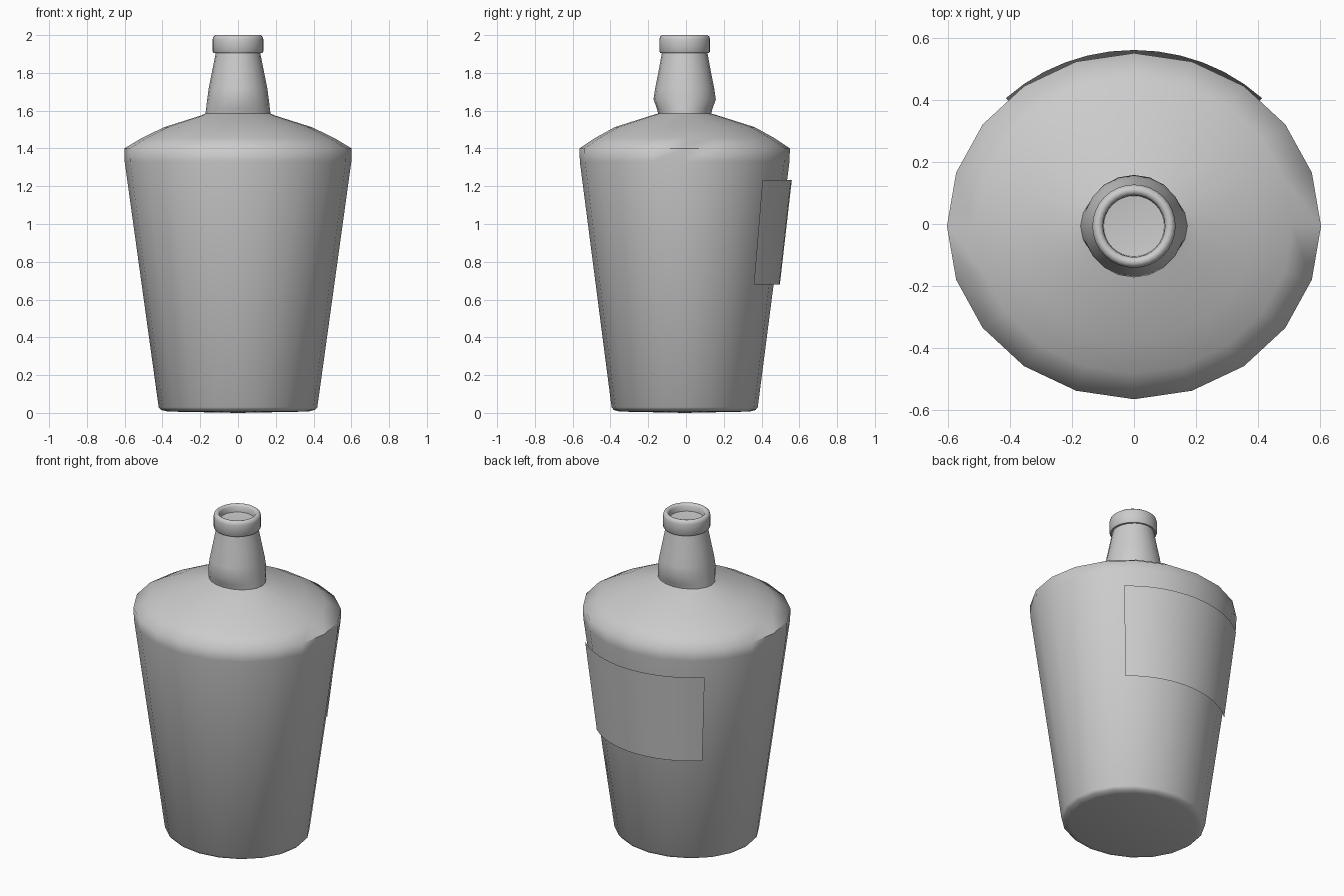
import bpy, bmesh, math

if "Cube" in bpy.data.objects:
    bpy.data.objects.remove(bpy.data.objects["Cube"])

CY = -0.007  # the round parts sit slightly forward of centre


def finish(name, bm, angle=50, recalc=True):
    if recalc:
        bmesh.ops.recalc_face_normals(bm, faces=bm.faces)
    mesh = bpy.data.meshes.new(name)
    bm.to_mesh(mesh)
    bm.free()
    obj = bpy.data.objects.new(name, mesh)
    bpy.context.collection.objects.link(obj)
    bpy.ops.object.select_all(action='DESELECT')
    bpy.context.view_layer.objects.active = obj
    obj.select_set(True)
    bpy.ops.object.shade_smooth_by_angle(angle=math.radians(angle))
    return obj


def ring(bm, rx, ry, z, n, a0=0.0, a1=2 * math.pi):
    closed = abs(a1 - a0 - 2 * math.pi) < 1e-6
    count = n if closed else n + 1
    return [bm.verts.new((rx * math.cos(a0 + (a1 - a0) * i / n),
                          CY + ry * math.sin(a0 + (a1 - a0) * i / n), z))
            for i in range(count)]


def bridge(bm, a, b, closed=True):
    n = len(a)
    for i in range(n if closed else n - 1):
        j = (i + 1) % n
        bm.faces.new((a[i], a[j], b[j], b[i]))


def cap(bm, loop, z):
    c = bm.verts.new((0, CY, z))
    for i in range(len(loop)):
        bm.faces.new((loop[i - 1], loop[i], c))


def elliptic_lathe(name, profile, n, cap_bottom=None, cap_top=None, angle=50):
    bm = bmesh.new()
    loops = [ring(bm, rx, ry, z, n) for rx, ry, z in profile]
    for a, b in zip(loops, loops[1:]):
        bridge(bm, a, b)
    if cap_bottom is not None:
        cap(bm, loops[0], cap_bottom)
    if cap_top is not None:
        cap(bm, loops[-1], cap_top)
    return finish(name, bm, angle)


# Tapered oval body, shoulder and neck in one skin
elliptic_lathe("bottle_body", [
    (0.37, 0.345, 0.007), (0.405, 0.375, 0.015), (0.42, 0.387, 0.03),
    (0.60, 0.555, 1.33), (0.602, 0.557, 1.40),
    (0.51, 0.475, 1.455), (0.39, 0.37, 1.513),
    (0.20, 0.18, 1.573), (0.172, 0.14, 1.585),
    (0.169, 0.147, 1.61), (0.163, 0.165, 1.66),
    (0.155, 0.156, 1.72), (0.139, 0.140, 1.80), (0.117, 0.120, 1.91),
], 20, cap_bottom=0.0, angle=60)

# Lip around the mouth with a shallow recess
lip = [(0.112, 1.906), (0.129, 1.906), (0.134, 1.913), (0.134, 1.978),
       (0.130, 1.992), (0.120, 2.0), (0.108, 1.998), (0.100, 1.988), (0.098, 1.955)]
elliptic_lathe("mouth_lip", [(r, r, z) for r, z in lip], 32, cap_top=1.945)

# Curved label sheet on the back
bm = bmesh.new()
half = math.radians(43.4)
low, high = [ring(bm, rx, ry, z, 12, math.pi / 2 - half, math.pi / 2 + half)
             for rx, ry, z in ((0.530, 0.504, 0.68), (0.600, 0.567, 1.232))]
bridge(bm, low, high, closed=False)
finish("back_label", bm, recalc=False)
